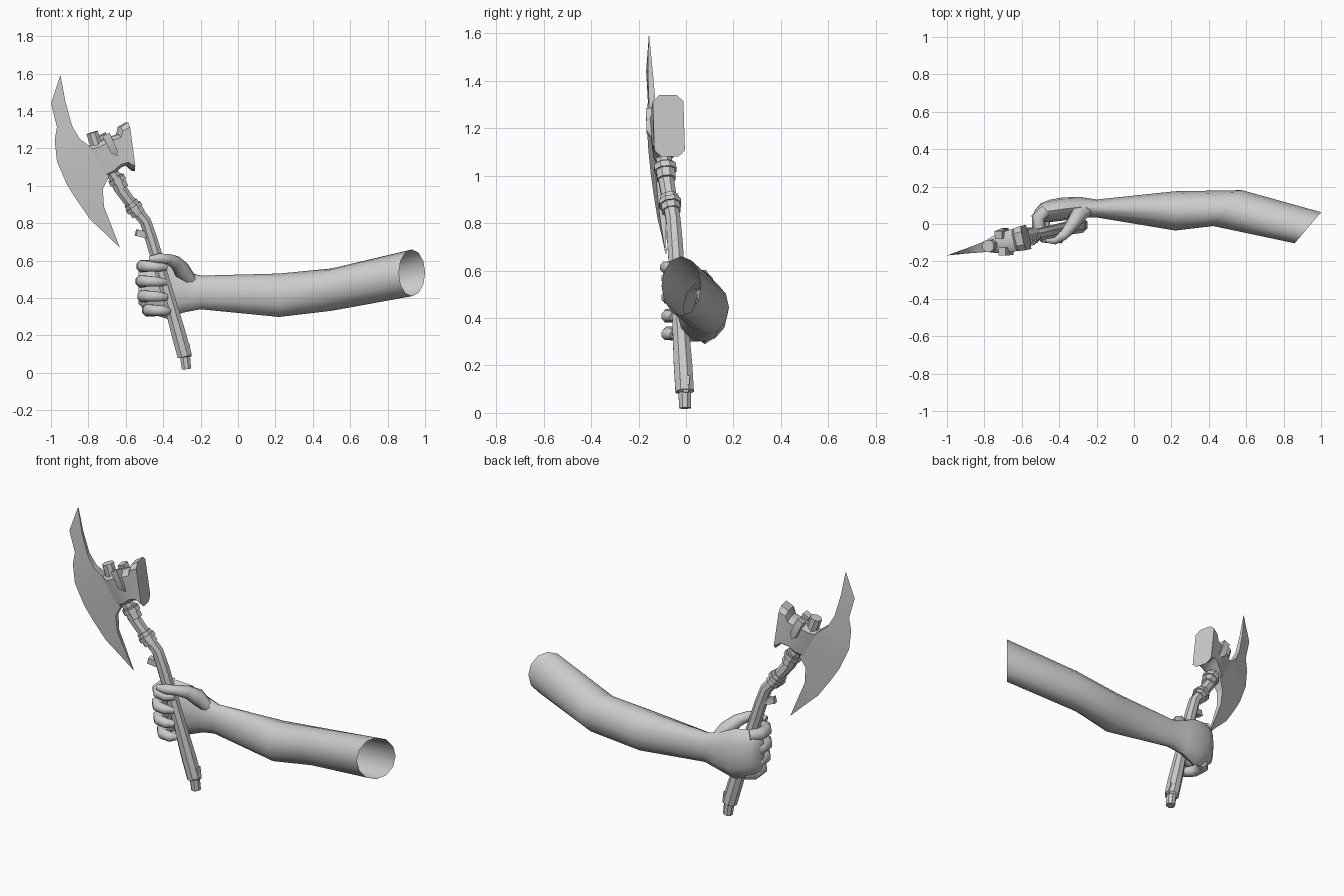
import bpy, bmesh, math
from mathutils import Vector as V

if "Cube" in bpy.data.objects:
    bpy.data.objects.remove(bpy.data.objects["Cube"])


def finish(name, bm, angle=35):
    bmesh.ops.remove_doubles(bm, verts=bm.verts, dist=0.0005)
    bmesh.ops.recalc_face_normals(bm, faces=bm.faces)
    me = bpy.data.meshes.new(name)
    bm.to_mesh(me)
    bm.free()
    ob = bpy.data.objects.new(name, me)
    bpy.context.collection.objects.link(ob)
    bpy.ops.object.select_all(action='DESELECT')
    ob.select_set(True)
    bpy.context.view_layer.objects.active = ob
    bpy.ops.object.shade_smooth_by_angle(angle=math.radians(angle))
    return ob


def loft(name, rings, cap_start=True, cap_end=True, angle=35):
    """Skin a list of equal-length point rings."""
    bm = bmesh.new()
    loops = [[bm.verts.new(p) for p in r] for r in rings]
    n = len(loops[0])
    for a, b in zip(loops, loops[1:]):
        for i in range(n):
            j = (i + 1) % n
            bm.faces.new((a[i], a[j], b[j], b[i]))
    if cap_start:
        bm.faces.new(loops[0])
    if cap_end:
        bm.faces.new(loops[-1])
    return finish(name, bm, angle)


def tube(name, path, radii, ref=V((0, 1, 0)), sides=8, angle=35):
    """Round bar of varying radius along a path."""
    path = [V(p) for p in path]
    rings = []
    for k, p in enumerate(path):
        d = (path[min(k + 1, len(path) - 1)] - path[max(k - 1, 0)]).normalized()
        e = d.cross(ref).normalized()
        f = d.cross(e)
        ring = []
        for i in range(sides):
            a = 2 * math.pi * (i + 0.5) / sides
            ring.append(p + radii[k] * (e * math.cos(a) + f * math.sin(a)))
        rings.append(ring)
    return loft(name, rings, angle=angle)


# The axe lies in a vertical plane turned slightly towards the front
NORMAL = V((0.221, -0.975, 0))


def axe(x, z, t=0.0):
    return V((x, 0.227 * (x + 0.26), z)) + NORMAL * t


# Handle
shaft = [(-.275, .02), (-.283, .085), (-.285, .09), (-.315, .2), (-.37, .4),
         (-.465, .72), (-.495, .81), (-.55, .877), (-.63, .985), (-.70, 1.13)]
tube("handle", [axe(*p) for p in shaft],
     [.027, .029, .042, .042, .036, .035, .033, .033, .035, .036])

# Handle collars
for i, (a, b, r) in enumerate([((-.532, .85), (-.575, .91), .042),
                               ((-.55, .875), (-.562, .892), .05),
                               ((-.622, .985), (-.655, 1.05), .042),
                               ((-.64, 1.02), (-.652, 1.043), .05)]):
    tube(f"handle_collar_{i + 1}", [axe(*a), axe(*b)], [r, r])

# Peg on the handle and tooth at its butt
tube("handle_peg", [axe(-.48, .735), axe(-.545, .75)], [.025, .025], sides=4)
tube("butt_tooth", [axe(-.28, .15), axe(-.258, .085)], [.03, .015], sides=4)

# Blade: cutting edge point, inner point, inner half thickness
stations = [((-.95, 1.59), (-.948, 1.585), .002),
            ((-1.0, 1.44), (-.925, 1.45), .010),
            ((-.968, 1.315), (-.89, 1.32), .014),
            ((-.98, 1.245), (-.85, 1.25), .020),
            ((-.968, 1.13), (-.79, 1.205), .030),
            ((-.914, 1.005), (-.695, 1.05), .030),
            ((-.86, .92), (-.727, .985), .020),
            ((-.79, .82), (-.72, .89), .014),
            ((-.71, .745), (-.68, .79), .010),
            ((-.63, .668), (-.632, .67), .002)]
loft("blade", [[axe(*o), axe(*i, t), axe(*i, -t)] for o, i, t in stations], angle=30)


# Axe head: chamfered sections from the blade root to the poll
def head_section(top, bottom, t):
    a, b = V(top), V(bottom)
    ring = []
    for f, s in [(0, .55), (.1, 1), (.9, 1), (1, .55),
                 (1, -.55), (.9, -1), (.1, -1), (0, -.55)]:
        p = a.lerp(b, f)
        ring.append(axe(p.x, p.y, s * t))
    return ring


loft("axe_head", [head_section(*s) for s in [
    ((-.81, 1.21), (-.71, 1.04), .026),
    ((-.76, 1.225), (-.665, 1.065), .045),
    ((-.71, 1.25), (-.63, 1.10), .056),
    ((-.645, 1.275), (-.595, 1.11), .060),
    ((-.635, 1.315), (-.58, 1.095), .062),
    ((-.595, 1.34), (-.56, 1.08), .066)]])

# Knob on top of the head, lugs on both cheeks
tube("head_knob", [axe(-.75, 1.19), axe(-.78, 1.285)], [.034, .034])
for side in (1, -1):
    tube("cheek_lug_" + ("front" if side > 0 else "back"),
         [axe(-.715, 1.275, side * .045), axe(-.675, 1.185, side * .055),
          axe(-.655, 1.155, side * .05)], [.03, .026, .004], sides=4)


# Arm and back of hand: centre, half depth, half height, slant of the section
def arm_ring(c, hy, hz, slant):
    ring = []
    for i in range(12):
        a = 2 * math.pi * i / 12
        y, z = hy * math.cos(a), hz * math.sin(a)
        ring.append(V((c[0] + slant * y, c[1] + y, c[2] + z)))
    return ring


loft("arm_and_palm", [arm_ring(*s) for s in [
    ((.93, -.02, .535), .083, .125, .85),
    ((.50, .085, .445), .096, .113, .8),
    ((.22, .070, .415), .105, .116, 0),
    ((-.20, .083, .43), .048, .090, 0),
    ((-.29, .090, .435), .055, .112, 0),
    ((-.38, .080, .44), .062, .150, 0),
    ((-.45, .070, .455), .060, .145, 0),
    ((-.50, .060, .465), .050, .125, 0),
    ((-.533, .045, .465), .025, .095, 0)]], cap_start=False, angle=50)

# Four fingers curled round the handle
for i, z in enumerate((.57, .49, .41, .335)):
    s = (0, -.005, .005, .03)[i]
    pts = [(-.47 + s, .075, z), (-.51 + s, .035, z), (-.508 + s, -.03, z),
           (-.475 + s, -.075, z), (-.425 + s, -.078, z - .003),
           (-.385 + s * .5, -.055, z - .006)]
    tube(f"finger_{i + 1}", pts, [.034, .037, .034, .030, .028, .018],
         ref=V((0, 0, 1)), angle=60)

# Thumb passing over the front of the handle
tube("thumb", [(-.24, .08, .48), (-.30, .045, .55), (-.335, -.01, .592),
               (-.375, -.06, .61), (-.425, -.085, .613), (-.475, -.085, .61)],
     [.03, .046, .036, .028, .027, .015], ref=V((0, 0, 1)), angle=60)
